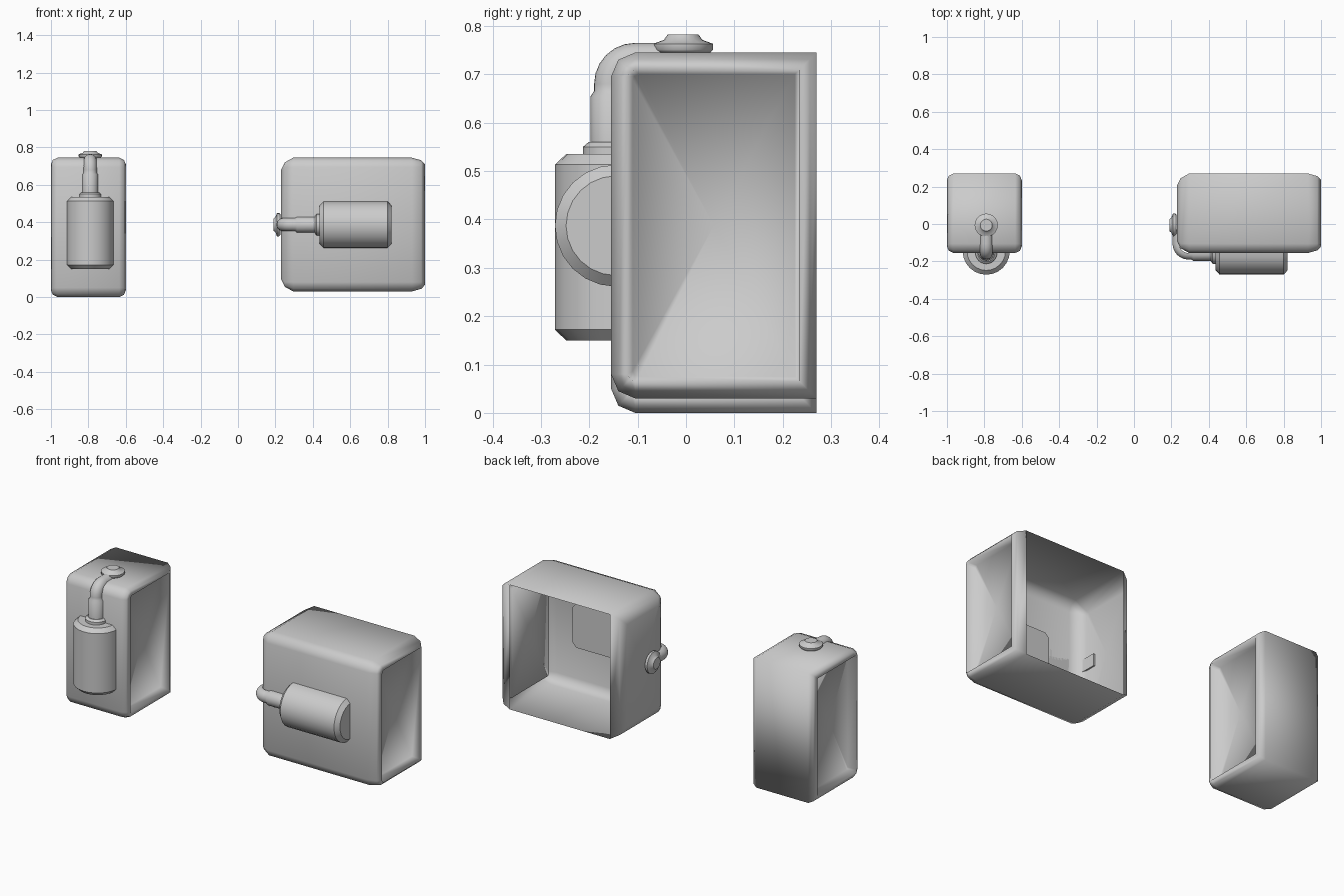
import bpy, bmesh
from math import sin, cos, pi, radians
from mathutils import Matrix, Vector

if "Cube" in bpy.data.objects:
    bpy.data.objects.remove(bpy.data.objects["Cube"], do_unlink=True)

grey = bpy.data.materials.new("light_grey")
grey.use_nodes = True
grey.diffuse_color = (0.6, 0.6, 0.6, 1)
grey.node_tree.nodes["Principled BSDF"].inputs["Base Color"].default_value = (0.6, 0.6, 0.6, 1)


def finish(name, bm, matrix=Matrix(), angle=None, recalc=True):
    if recalc:
        bmesh.ops.recalc_face_normals(bm, faces=bm.faces)
    bm.transform(matrix)
    mesh = bpy.data.meshes.new(name)
    bm.to_mesh(mesh)
    bm.free()
    mesh.materials.append(grey)
    ob = bpy.data.objects.new(name, mesh)
    bpy.context.collection.objects.link(ob)
    for o in bpy.context.selected_objects:
        o.select_set(False)
    ob.select_set(True)
    bpy.context.view_layer.objects.active = ob
    if angle:
        bpy.ops.object.shade_smooth_by_angle(angle=radians(angle))
    else:
        bpy.ops.object.shade_smooth()


def bridge(bm, rings):
    for a, b in zip(rings, rings[1:]):
        n = len(a)
        for i in range(n):
            j = (i + 1) % n
            bm.faces.new((a[i], a[j], b[j], b[i]))


def fan(bm, ring, centre):
    c = bm.verts.new(centre)
    for i in range(len(ring)):
        bm.faces.new((ring[i], ring[i - 1], c))


Y0, Y1 = -0.155, 0.27


def section(bm, x, inset, z0, z1):
    """Cross-section with rounded front corners and square back corners."""
    y0, y1, z0, z1 = Y0 + inset, Y1 - inset, z0 + inset, z1 - inset
    c = max(0.05 - inset, 0.012)
    k = 0.3 * c
    pts = [(y1, z0), (y0 + c, z0), (y0 + k, z0 + k), (y0, z0 + c),
           (y0, z1 - c), (y0 + k, z1 - k), (y0 + c, z1), (y1, z1)]
    return [bm.verts.new((x, y, z)) for y, z in pts]


def casing(name, stations, z0, z1, open_back):
    bm = bmesh.new()
    rings = [section(bm, x, inset, z0, z1) for x, inset in stations]
    bridge(bm, rings)
    mid = ((Y0 + Y1) / 2, (z0 + z1) / 2)
    for ring in (rings[0], rings[-1]):
        fan(bm, ring, (ring[0].co.x, *mid))
    bmesh.ops.recalc_face_normals(bm, faces=bm.faces)
    if open_back:
        back = [f for f in bm.faces if all(v.co.y > Y1 - 0.001 for v in f.verts)]
        bmesh.ops.delete(bm, geom=back, context='FACES')
    finish(name, bm, recalc=False)


# Casings: chamfered ends, with sunken side panels
casing("tall_casing",
       [(-0.95, 0.045), (-1.0, 0.035), (-0.99, 0.012), (-0.965, 0),
        (-0.635, 0), (-0.61, 0.012), (-0.6, 0.035), (-0.65, 0.045)],
       0.0, 0.745, False)
casing("wide_casing",
       [(0.23, 0.065), (0.25, 0.025), (0.295, 0),
        (0.93, 0), (0.98, 0.014), (1.0, 0.035), (0.948, 0.045)],
       0.03, 0.745, True)


def half_sweep(name, stations, matrix, steps=12):
    """Half-round body along a path; stations are y, z, tilt, radius."""
    bm = bmesh.new()
    rings = []
    for y, z, tilt, r in stations:
        out = Vector((0, -cos(tilt), sin(tilt)))
        ring = []
        for i in range(steps + 1):
            t = pi * i / steps
            p = Vector((0, y, z)) + r * (sin(t) * out + cos(t) * Vector((1, 0, 0)))
            ring.append(bm.verts.new(p))
        rings.append(ring)
    bridge(bm, rings)
    bm.faces.new(rings[0])
    bm.faces.new(rings[-1])
    finish(name, bm, matrix, 35)


def lathe(name, profile, y, matrix, steps=20):
    bm = bmesh.new()
    rings = [[bm.verts.new((r * cos(2 * pi * i / steps), y + r * sin(2 * pi * i / steps), z))
              for i in range(steps)] for r, z in profile]
    bridge(bm, rings)
    bm.faces.new(rings[0])
    bm.faces.new(rings[-1])
    finish(name, bm, matrix, 50)


def fitting(prefix, matrix):
    # Local origin sits on the end wall of the casing, with z pointing out of it
    half_sweep(prefix + "_cylinder",
               [(-0.145, -0.595, 0, 0.103), (-0.145, -0.573, 0, 0.126),
                (-0.145, -0.232, 0, 0.126), (-0.145, -0.21, 0, 0.103)], matrix)
    half_sweep(prefix + "_collar",
               [(Y0, -0.215, 0, 0.058), (Y0, -0.195, 0, 0.058), (Y0, -0.185, 0, 0.046)], matrix)
    pipe = [(Y0, -0.2, 0, 0.042), (Y0, -0.09, 0, 0.042), (Y0, -0.08, 0, 0.035)]
    for i in range(7):
        t = pi / 2 * i / 6
        pipe.append((-0.105 - 0.05 * cos(t), -0.065 + 0.05 * sin(t), t, 0.035))
    pipe.append((-0.03, -0.015, pi / 2, 0.035))
    half_sweep(prefix + "_pipe", pipe, matrix)
    lathe(prefix + "_knob",
          [(0.056, 0), (0.062, 0.006), (0.062, 0.018), (0.04, 0.026), (0.032, 0.037)],
          -0.006, matrix)


# Fittings: upright on the tall casing, lying down on the wide one
fitting("tall", Matrix.Translation((-0.79, 0, 0.745)))
fitting("wide", Matrix.Translation((0.226, 0, 0.387)) @ Matrix.Rotation(-pi / 2, 4, 'Y'))
